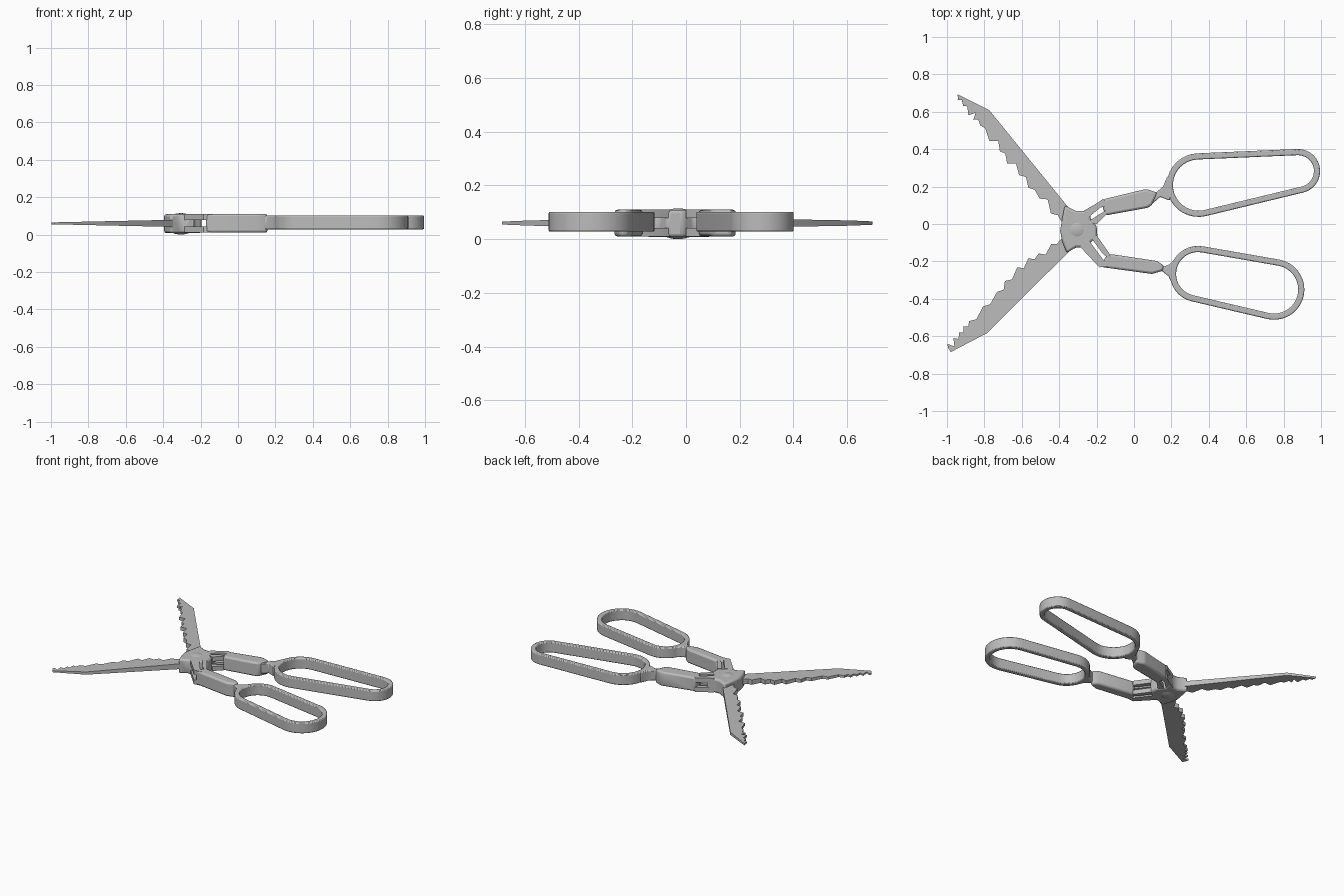
import bpy, bmesh, math, random
from mathutils import Vector

random.seed(4)
if "Cube" in bpy.data.objects:
    bpy.data.objects.remove(bpy.data.objects["Cube"])

steel = bpy.data.materials.new("grey steel")
GREY = (0.5, 0.5, 0.5, 1)
steel.diffuse_color = GREY
steel.use_nodes = True
steel.node_tree.nodes["Principled BSDF"].inputs["Base Color"].default_value = GREY


def finish(name, bm, bevel=0):
    bmesh.ops.recalc_face_normals(bm, faces=bm.faces)
    mesh = bpy.data.meshes.new(name)
    bm.to_mesh(mesh)
    bm.free()
    mesh.materials.append(steel)
    obj = bpy.data.objects.new(name, mesh)
    bpy.context.collection.objects.link(obj)
    if bevel:
        mod = obj.modifiers.new("soft edges", "BEVEL")
        mod.width = bevel
        mod.segments = 2
    bpy.ops.object.select_all(action="DESELECT")
    obj.select_set(True)
    bpy.context.view_layer.objects.active = obj
    bpy.ops.object.shade_smooth_by_angle(angle=math.radians(35))
    return obj


def prism(name, outline, low, high, bevel=0):
    """Flat outline given thickness; low and high are functions of x."""
    bm = bmesh.new()
    bottom = [bm.verts.new((x, y, low(x))) for x, y in outline]
    top = [bm.verts.new((x, y, high(x))) for x, y in outline]
    bm.faces.new(bottom)
    bm.faces.new(top)
    for i in range(len(outline)):
        j = (i + 1) % len(outline)
        bm.faces.new((bottom[i], bottom[j], top[j], top[i]))
    return finish(name, bm, bevel)


def level(z):
    return lambda x: z


def ragged(points, side, steps):
    """Irregular saw teeth along a line of points."""
    pts = [Vector(p) for p in points]
    result = [pts[0]]
    for a, b in zip(pts, pts[1:]):
        step = (b - a) / steps
        normal = Vector((-step.y, step.x)).normalized() * side
        for k in range(steps):
            base = a + step * (k + 0.3 * random.random())
            result.append(base + normal * random.uniform(0.005, 0.022))
            result.append(base + step * 0.35 - normal * random.uniform(0.0, 0.024))
    return result + [pts[-1]]


def blade(name, back, edge, side):
    outline = [Vector(p) for p in back] + ragged(edge, side, 4)
    half = lambda x: 0.005 + 0.014 * (x + 1) / 0.65
    prism(name, outline, lambda x: 0.06 - half(x), lambda x: 0.06 + half(x))


def finger_loop(name, c1, r1, c2, r2, wall=0.033):
    """Band following two round ends joined by straight tangents."""
    c1, c2 = Vector(c1), Vector(c2)
    axis = c2 - c1
    heading = math.atan2(axis.y, axis.x)
    spread = math.acos((r1 - r2) / axis.length)
    n = 18
    spots = []
    for c, r, start, end in ((c2, r2, -spread, spread),
                             (c1, r1, spread, 2 * math.pi - spread)):
        for k in range(n + 1):
            a = heading + start + (end - start) * k / n
            spots.append((c, r, Vector((math.cos(a), math.sin(a)))))
    bm = bmesh.new()
    rings = []
    for inset, z in ((0, 0.028), (0, 0.102), (wall, 0.102), (wall, 0.028)):
        rings.append([bm.verts.new((*(c + d * (r - inset)), z)) for c, r, d in spots])
    for a, b in zip(rings, rings[1:] + rings[:1]):
        for i in range(len(spots)):
            j = (i + 1) % len(spots)
            bm.faces.new((a[i], a[j], b[j], b[i]))
    finish(name, bm, 0.006)


# Serrated blades
blade("back_blade",
      [(-0.30, 0.03), (-0.36, 0.10), (-0.775, 0.61), (-0.945, 0.695)],
      [(-0.94, 0.67), (-0.82, 0.535), (-0.625, 0.283), (-0.39, 0.016)], -1)
blade("front_blade",
      [(-0.30, -0.09), (-0.35, -0.15), (-0.785, -0.583), (-0.98, -0.685)],
      [(-0.995, -0.66), (-0.87, -0.53), (-0.62, -0.25), (-0.39, -0.08)], 1)

# Pivot hub
prism("pivot_hub",
      [(-0.37, 0.10), (-0.34, 0.085), (-0.31, 0.07), (-0.27, 0.07), (-0.225, 0.095),
       (-0.235, 0.03), (-0.20, -0.01), (-0.195, -0.07), (-0.235, -0.10),
       (-0.235, -0.155), (-0.27, -0.125), (-0.31, -0.125), (-0.36, -0.155),
       (-0.385, -0.09), (-0.395, -0.035), (-0.385, 0.025)],
      level(0.008), level(0.109), 0.012)
dome = bmesh.new()
bmesh.ops.create_uvsphere(dome, u_segments=24, v_segments=12, radius=1)
for v in dome.verts:
    v.co = (v.co.x * 0.085 - 0.305, v.co.y * 0.085 - 0.03, v.co.z * 0.0575 + 0.0575)
finish("pivot_dome", dome)

# Pierced plates joining the hub to the shanks, above and below
struts = {
    "back_outer_strut": [(-0.27, 0.07), (-0.20, 0.11), (-0.165, 0.134), (-0.13, 0.10),
                         (-0.18, 0.088), (-0.25, 0.03)],
    "back_inner_strut": [(-0.25, 0.01), (-0.20, 0.0), (-0.15, 0.048), (-0.13, 0.085),
                         (-0.18, 0.055)],
    "front_outer_strut": [(-0.29, -0.12), (-0.185, -0.232), (-0.12, -0.225),
                          (-0.165, -0.19), (-0.24, -0.09)],
    "front_inner_strut": [(-0.20, -0.06), (-0.13, -0.16), (-0.12, -0.20),
                          (-0.17, -0.155), (-0.225, -0.08)],
}
for name, outline in struts.items():
    prism("lower_" + name, outline, level(0.010), level(0.042))
    prism("upper_" + name, outline, level(0.078), level(0.110))

# Handle shanks
prism("back_shank",
      [(-0.165, 0.132), (0.064, 0.187), (0.125, 0.168), (0.096, 0.10),
       (0.07, 0.086), (-0.15, 0.046), (-0.165, 0.08)],
      level(0.010), level(0.110), 0.012)
prism("front_shank",
      [(-0.175, -0.23), (0.096, -0.267), (0.155, -0.25), (0.16, -0.222),
       (0.123, -0.198), (-0.13, -0.16), (-0.155, -0.18)],
      level(0.010), level(0.110), 0.012)

# Flared necks
prism("back_neck",
      [(0.07, 0.17), (0.12, 0.17), (0.155, 0.20), (0.178, 0.255), (0.2, 0.25),
       (0.2, 0.15), (0.19, 0.125), (0.14, 0.145), (0.10, 0.11)],
      level(0.028), level(0.102), 0.006)
prism("front_neck",
      [(0.11, -0.21), (0.16, -0.228), (0.19, -0.215), (0.215, -0.19), (0.225, -0.22),
       (0.225, -0.31), (0.205, -0.325), (0.185, -0.28), (0.15, -0.252), (0.10, -0.25)],
      level(0.028), level(0.102), 0.006)

# Finger loops
finger_loop("back_finger_loop", (0.345, 0.208), 0.17, (0.877, 0.283), 0.118)
finger_loop("front_finger_loop", (0.342, -0.267), 0.15, (0.749, -0.350), 0.162)
